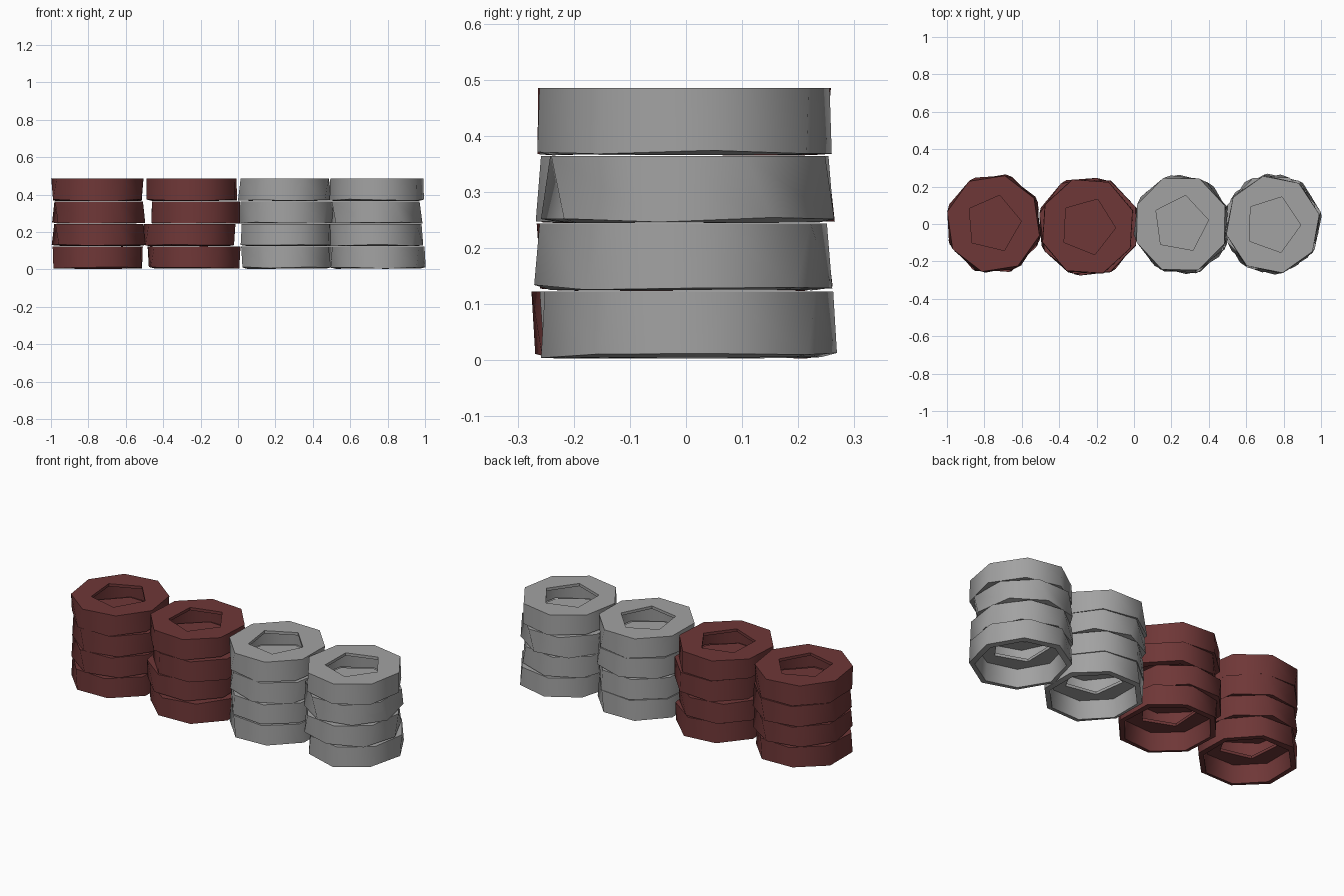
import bpy, bmesh, math, random

if "Cube" in bpy.data.objects:
    bpy.data.objects.remove(bpy.data.objects["Cube"])

random.seed(7)


def material(name, rgb):
    m = bpy.data.materials.new(name)
    m.diffuse_color = (*rgb, 1)
    m.use_nodes = True
    m.node_tree.nodes["Principled BSDF"].inputs["Base Color"].default_value = m.diffuse_color
    return m


red = material("dull_red", (0.158, 0.038, 0.038))
grey = material("mid_grey", (0.36, 0.36, 0.36))


def ring(bm, n, r, z, turn, wobble=0):
    """Closed loop of n vertices and its edges, slightly longer in y."""
    vs = [bm.verts.new((r * math.cos(turn + 2 * math.pi * i / n),
                        1.04 * r * math.sin(turn + 2 * math.pi * i / n),
                        z + random.uniform(-wobble, wobble))) for i in range(n)]
    es = [bm.edges.new((vs[i], vs[(i + 1) % n])) for i in range(n)]
    return vs, es


def wall(bm, a, b):
    n = len(a)
    for i in range(n):
        j = (i + 1) % n
        bm.faces.new((a[i], b[i], b[j], a[j]))


def tyre(name, x, y, z, turn, hole_turn, mat, capped, h=0.12):
    bm = bmesh.new()
    twist = random.uniform(-0.22, 0.22)
    # tread, lower lip and inner wall
    top, top_e = ring(bm, 8, 0.254, h, turn)
    low, _ = ring(bm, 8, 0.256, 0.006, turn + twist, wobble=0.005)
    lip, _ = ring(bm, 8, 0.228, 0.002, turn + twist, wobble=0.002)
    ceiling, ceiling_e = ring(bm, 8, 0.22, 0.104, turn + twist)
    for a, b in ((top, low), (low, lip), (lip, ceiling)):
        wall(bm, a, b)
    # five-sided hole through the upper side
    hole, hole_e = ring(bm, 5, 0.15, h, hole_turn)
    under, under_e = ring(bm, 5, 0.15, 0.104, hole_turn)
    wall(bm, under, hole)
    bmesh.ops.triangle_fill(bm, use_beauty=True, edges=top_e + hole_e,
                            normal=(0, 0, 1))
    bmesh.ops.triangle_fill(bm, use_beauty=True, edges=ceiling_e + under_e,
                            normal=(0, 0, -1))
    bmesh.ops.recalc_face_normals(bm, faces=bm.faces)
    # plate deep inside the uppermost tyre that closes the stack
    if capped:
        cap, _ = ring(bm, 8, 0.215, 0.006, turn + twist)
        bm.faces.new(cap[::-1])
    me = bpy.data.meshes.new(name)
    bm.to_mesh(me)
    bm.free()
    me.materials.append(mat)
    ob = bpy.data.objects.new(name, me)
    ob.location = (x, y, z)
    bpy.context.collection.objects.link(ob)
    return ob


# four stacks of four tyres: x of each tyre from bottom to top
stacks = [
    ([-0.75, -0.745, -0.745, -0.752], 0.0, red, 5),
    ([-0.235, -0.26, -0.225, -0.248], -0.015, red, -3),
    ([0.26, 0.26, 0.26, 0.25], 0.0, grey, 8),
    ([0.75, 0.735, 0.735, 0.742], 0.0, grey, -1),
]
objs = []
for s, (xs, y, mat, hole_deg) in enumerate(stacks):
    for k, x in enumerate(xs):
        turn = math.radians(22.5) + random.uniform(-0.2, 0.2)
        dy = random.uniform(-0.008, 0.008)
        objs.append(tyre(f"tyre_stack{s + 1}_level{k + 1}", x, y + dy,
                         0.003 + 0.1207 * k, turn,
                         math.radians(hole_deg), mat, k == 3))

# smooth tread, crisp rims
bpy.ops.object.select_all(action='DESELECT')
for ob in objs:
    ob.select_set(True)
bpy.context.view_layer.objects.active = objs[0]
bpy.ops.object.shade_smooth_by_angle(angle=math.radians(62))
